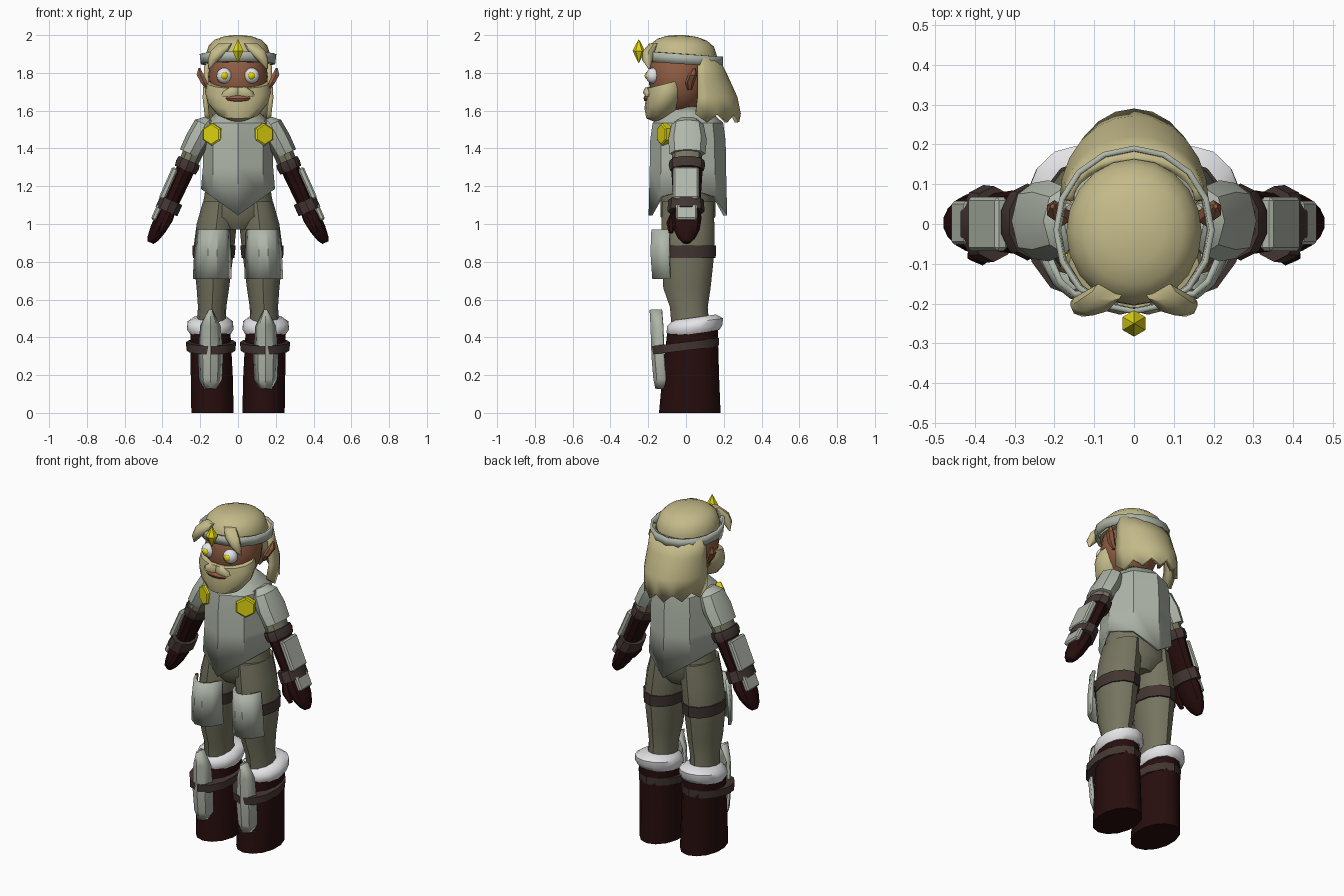
import bpy, bmesh
from math import sin, cos, pi, radians
from mathutils import Matrix

cube = bpy.data.objects.get("Cube")
if cube:
    bpy.data.objects.remove(cube, do_unlink=True)


def material(name, r, g, b):
    m = bpy.data.materials.new(name)
    m.use_nodes = True
    m.diffuse_color = (r, g, b, 1)
    node = next(n for n in m.node_tree.nodes if n.type == 'BSDF_PRINCIPLED')
    node.inputs["Base Color"].default_value = (r, g, b, 1)
    return m


steel = material("pale_steel", .43, .47, .40)
cloth = material("olive_cloth", .18, .175, .115)
leather = material("dark_leather", .02, .004, .004)
strap = material("brown_strap", .055, .036, .031)
blond = material("blond_hair", .55, .49, .25)
skin = material("brown_skin", .28, .11, .055)
gold = material("yellow_gold", .75, .67, .005)
white = material("white_fur", .82, .82, .84)


def finish(name, bm, mat, matrix=None, mirror=False, thick=0, angle=35):
    bmesh.ops.recalc_face_normals(bm, faces=bm.faces)
    if matrix:
        bm.transform(matrix)
    mesh = bpy.data.meshes.new(name)
    bm.to_mesh(mesh)
    bm.free()
    mesh.materials.append(mat)
    ob = bpy.data.objects.new(name, mesh)
    bpy.context.collection.objects.link(ob)
    bpy.ops.object.select_all(action='DESELECT')
    ob.select_set(True)
    bpy.context.view_layer.objects.active = ob
    bpy.ops.object.shade_smooth_by_angle(angle=radians(angle))
    if thick:
        mod = ob.modifiers.new("thickness", 'SOLIDIFY')
        mod.thickness, mod.offset = thick, 0
    if mirror:
        mod = ob.modifiers.new("mirror", 'MIRROR')
        mod.use_mirror_merge = False
    return ob


def loft(name, rows, mat, n=12, arc=None, tilt=0, rise=0, wave=0, caps=True, **kw):
    """Skin over elliptical rows (x, y, z, rx, ry); angle 0 faces the front.
    rise lifts the sides of the last row and wave makes its edge jagged."""
    bm = bmesh.new()
    closed = arc is None
    rings = []
    for k, (x, y, z, rx, ry) in enumerate(rows):
        ring = []
        last = k == len(rows) - 1
        for i in range(n):
            a = 2 * pi * i / n if closed else radians(arc[0] + (arc[1] - arc[0]) * i / (n - 1))
            px, py = rx * sin(a), -ry * cos(a)
            pz = z + tilt * py
            if last:
                pz += rise * abs(sin(a)) + wave * (-1) ** i
            ring.append(bm.verts.new((x + px, y + py, pz)))
        rings.append(ring)
    for low, high in zip(rings, rings[1:]):
        for i in range(n if closed else n - 1):
            j = (i + 1) % n
            bm.faces.new((low[i], low[j], high[j], high[i]))
    if closed and caps:
        bm.faces.new(rings[0])
        bm.faces.new(rings[-1])
    return finish(name, bm, mat, **kw)


def ball(name, loc, size, mat, seg=16, **kw):
    bm = bmesh.new()
    bmesh.ops.create_uvsphere(bm, u_segments=seg, v_segments=max(seg // 2, 4), radius=1)
    return finish(name, bm, mat, matrix=Matrix.Translation(loc) @ Matrix.Diagonal((*size, 1)), **kw)


def box(name, loc, size, mat, matrix, **kw):
    bm = bmesh.new()
    bmesh.ops.create_cube(bm, size=1)
    bm.transform(Matrix.Translation(loc) @ Matrix.Diagonal((*size, 1)))
    bmesh.ops.bevel(bm, geom=bm.edges[:], offset=.008, segments=1, affect='EDGES')
    return finish(name, bm, mat, matrix=matrix, **kw)


# Head and face
ball("head", (0, -.04, 1.78), (.158, .16, .2), skin, 20)
loft("neck", [(0, 0, 1.5, .065, .06), (0, 0, 1.7, .06, .055)], skin)
ball("eyes", (.072, -.175, 1.785), (.042, .038, .042), white, mirror=True)
ball("pupils", (.072, -.203, 1.785), (.021, .016, .021), gold, 12, mirror=True)
loft("ears", [(.16, .02, 1.71, .01, .012), (.18, .02, 1.75, .02, .025),
              (.2, .035, 1.79, .022, .025), (.205, .045, 1.825, .006, .006)],
     skin, n=6, mirror=True, angle=20)

# Beard and mouth
loft("beard", [(0, -.12, 1.555, .05, .05), (0, -.125, 1.58, .11, .085), (0, -.11, 1.64, .16, .11),
               (0, -.1, 1.7, .175, .112), (0, -.098, 1.745, .163, .112)], blond, n=16, tilt=.25, angle=50)
ball("mouth", (0, -.2, 1.665), (.07, .025, .02), skin, 12)
loft("moustache", [(.04, -.2, 1.675, .05, .015), (.035, -.2, 1.7, .045, .028),
                   (.02, -.2, 1.725, .025, .015)], blond, n=8, tilt=.1, mirror=True, angle=50)

# Hair, headband and its jewel
loft("hair_cap", [(0, -.02, 1.85, .168, .185), (0, -.02, 1.9, .17, .183), (0, -.02, 1.945, .155, .168),
                  (0, -.02, 1.975, .125, .132), (0, -.02, 1.993, .075, .08), (0, -.02, 2, .02, .02)],
     blond, n=20, tilt=-.04, angle=60)
loft("back_hair", [(0, .06, 1.88, .165, .1), (0, .06, 1.78, .168, .15), (0, .06, 1.67, .175, .2),
                   (0, .05, 1.56, .165, .228)], blond, n=13, arc=(90, 270), wave=.022, thick=.025, angle=50)
loft("fringe_locks", [(.065, -.17, 1.955, .04, .025), (.1, -.197, 1.915, .045, .032),
                      (.13, -.205, 1.87, .03, .028), (.155, -.195, 1.82, .004, .004)],
     blond, n=8, mirror=True, angle=50)
loft("headband", [(0, -.015, 1.847, .19, .203), (0, -.015, 1.9, .196, .205)],
     steel, n=16, tilt=-.07, caps=False, thick=.014)
loft("headband_jewel", [(0, -.25, 1.852, .001, .001), (0, -.25, 1.917, .033, .033),
                        (0, -.25, 1.978, .001, .001)], gold, n=6, angle=10)

# Torso armour with a ridge and a pointed hem
loft("cuirass", [(0, .005, 1.615, .07, .07), (0, .01, 1.58, .11, .125), (0, .01, 1.53, .165, .178),
                 (0, .01, 1.44, .175, .19), (0, .01, 1.3, .176, .192), (0, .01, 1.045, .186, .198)],
     steel, n=8, rise=.14, caps=False, thick=.02)
turn = Matrix.Translation((.133, -.115, 1.475)) @ Matrix.Rotation(radians(28), 4, 'Z')
loft("chest_brooches", [(0, 0, -.02, .06, .06), (0, 0, .014, .06, .06), (0, 0, .02, .052, .052)],
     gold, n=6, matrix=turn @ Matrix.Rotation(radians(90), 4, 'X'), mirror=True, angle=20)

# Trousers
loft("hips", [(0, .01, 1.35, .15, .13), (0, .01, 1.15, .178, .145), (0, .01, 1.04, .2, .145),
              (0, .01, .97, .08, .1)], cloth, n=16)
loft("trouser_legs", [(.1, .01, 1.12, .085, .135), (.113, .01, 1, .106, .14), (.127, .01, .88, .108, .142),
                      (.132, .008, .78, .1, .135), (.133, .005, .66, .086, .125),
                      (.137, .015, .56, .075, .1), (.142, .025, .44, .078, .1)], cloth, mirror=True)
loft("thigh_straps", [(.129, .01, .82, .11, .147), (.127, .01, .885, .115, .15)], strap, mirror=True)
loft("thigh_plates", [(.13, -.005, .97, .092, .175), (.135, -.005, .85, .102, .18),
                      (.137, -.005, .71, .108, .17)],
     steel, n=6, arc=(-62, 62), thick=.016, mirror=True)

# Boots
loft("boots", [(.135, .02, 0, .115, .163), (.139, .025, .2, .114, .15), (.146, .035, .44, .108, .133)],
     leather, n=14, mirror=True)
loft("fur_cuffs", [(.146, .045, .42, .11, .13), (.147, .045, .445, .126, .148),
                   (.147, .048, .48, .123, .148), (.145, .045, .505, .09, .115)],
     white, n=14, tilt=.14, mirror=True, angle=50)
loft("boot_straps", [(.143, -.005, .33, .13, .178), (.143, -.005, .375, .132, .18)],
     strap, tilt=.12, mirror=True)
loft("shin_plates", [(.146, -.085, .545, .003, .1), (.146, -.08, .46, .052, .1), (.146, -.075, .3, .066, .1),
                     (.146, -.065, .18, .06, .1), (.146, -.075, .13, .03, .08)],
     steel, n=5, arc=(-65, 65), thick=.016, mirror=True)

# Arms: built hanging straight down, then swung outward at the shoulder
arm = Matrix.Translation((.185, 0, 1.5)) @ Matrix.Rotation(radians(-23.8), 4, 'Y')
side = dict(matrix=arm, mirror=True)
loft("sleeves", [(-.03, .005, .06, .05, .06), (0, .005, -.05, .06, .08), (0, .005, -.25, .05, .078)],
     cloth, n=10, **side)
loft("shoulder_guards", [(-.01, .008, .065, .03, .05), (0, .008, .03, .06, .085),
                         (.006, .008, -.06, .064, .102), (.012, .008, -.145, .058, .095)],
     steel, n=8, tilt=0, **side)
loft("elbow_straps", [(0, .005, -.18, .064, .092), (0, .005, -.205, .068, .097),
                      (0, .005, -.235, .063, .09)], strap, n=10, **side)
loft("gauntlet_sleeves", [(0, .005, -.22, .052, .084), (0, .005, -.45, .044, .07)],
     leather, n=10, **side)
box("bracers", (.052, 0, -.335), (.034, .135, .18), steel, **side)
loft("wrist_straps", [(.002, 0, -.41, .066, .095), (.002, 0, -.475, .066, .098)],
     strap, n=10, **side)
box("hand_plates", (.047, .003, -.5), (.03, .11, .09), steel, **side)
loft("hands", [(0, .003, -.45, .045, .065), (0, .003, -.51, .05, .08), (.005, .003, -.58, .044, .07),
               (.01, .003, -.635, .032, .045), (.012, .003, -.66, .018, .02)], leather, n=10, **side)
loft("thumbs", [(-.02, -.06, -.47, .02, .02), (-.02, -.078, -.53, .026, .026),
                (-.015, -.08, -.59, .012, .012)], leather, n=6, **side)
